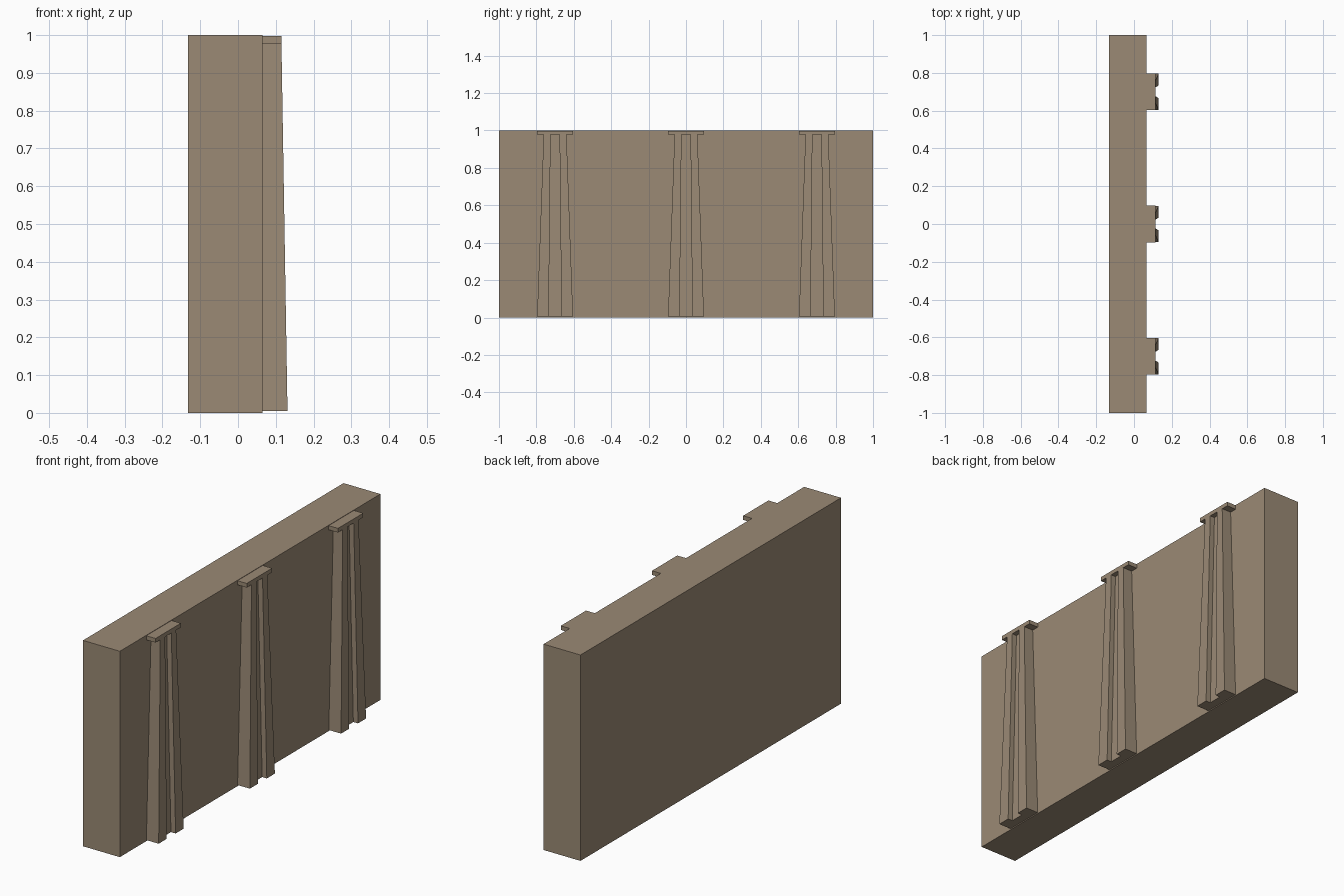
import bpy, bmesh

if "Cube" in bpy.data.objects:
    bpy.data.objects.remove(bpy.data.objects["Cube"])

stone = bpy.data.materials.new("tan_stone")
stone.diffuse_color = (0.328, 0.254, 0.178, 1)
stone.use_nodes = True
stone.node_tree.nodes["Principled BSDF"].inputs["Base Color"].default_value = stone.diffuse_color

WALL_FRONT = 0.065


def loft(name, lower, upper, z0, z1, y=0.0):
    """Solid between two matching counter-clockwise (x, y) outlines."""
    bm = bmesh.new()
    lo = [bm.verts.new((px, py, z0)) for px, py in lower]
    hi = [bm.verts.new((px, py, z1)) for px, py in upper]
    n = len(lo)
    bm.faces.new(lo[::-1])
    bm.faces.new(hi)
    for i in range(n):
        j = (i + 1) % n
        bm.faces.new((lo[i], lo[j], hi[j], hi[i]))
    mesh = bpy.data.meshes.new(name)
    bm.to_mesh(mesh)
    bm.free()
    mesh.materials.append(stone)
    ob = bpy.data.objects.new(name, mesh)
    ob.location.y = y
    bpy.context.collection.objects.link(ob)
    return ob


def rect(x0, x1, half):
    return [(x0, -half), (x1, -half), (x1, half), (x0, half)]


def grooved(front, half, groove, depth=0.025):
    """Buttress cross-section with a channel down its face."""
    f = front - depth
    return [(WALL_FRONT, -half), (front, -half), (front, -groove), (f, -groove),
            (f, groove), (front, groove), (front, half), (WALL_FRONT, half)]


# Main wall slab
slab = rect(-0.133, WALL_FRONT, 1.0)
loft("wall", slab, slab, 0, 1)

# Three tapering grooved buttresses with flat caps
for i, y in enumerate((-0.7, 0, 0.7), 1):
    loft(f"buttress_{i}", grooved(0.131, 0.096, 0.034),
         grooved(0.115, 0.061, 0.024), 0.005, 0.978, y)
    cap = rect(WALL_FRONT, 0.115, 0.097)
    loft(f"buttress_cap_{i}", cap, cap, 0.978, 0.998, y)
